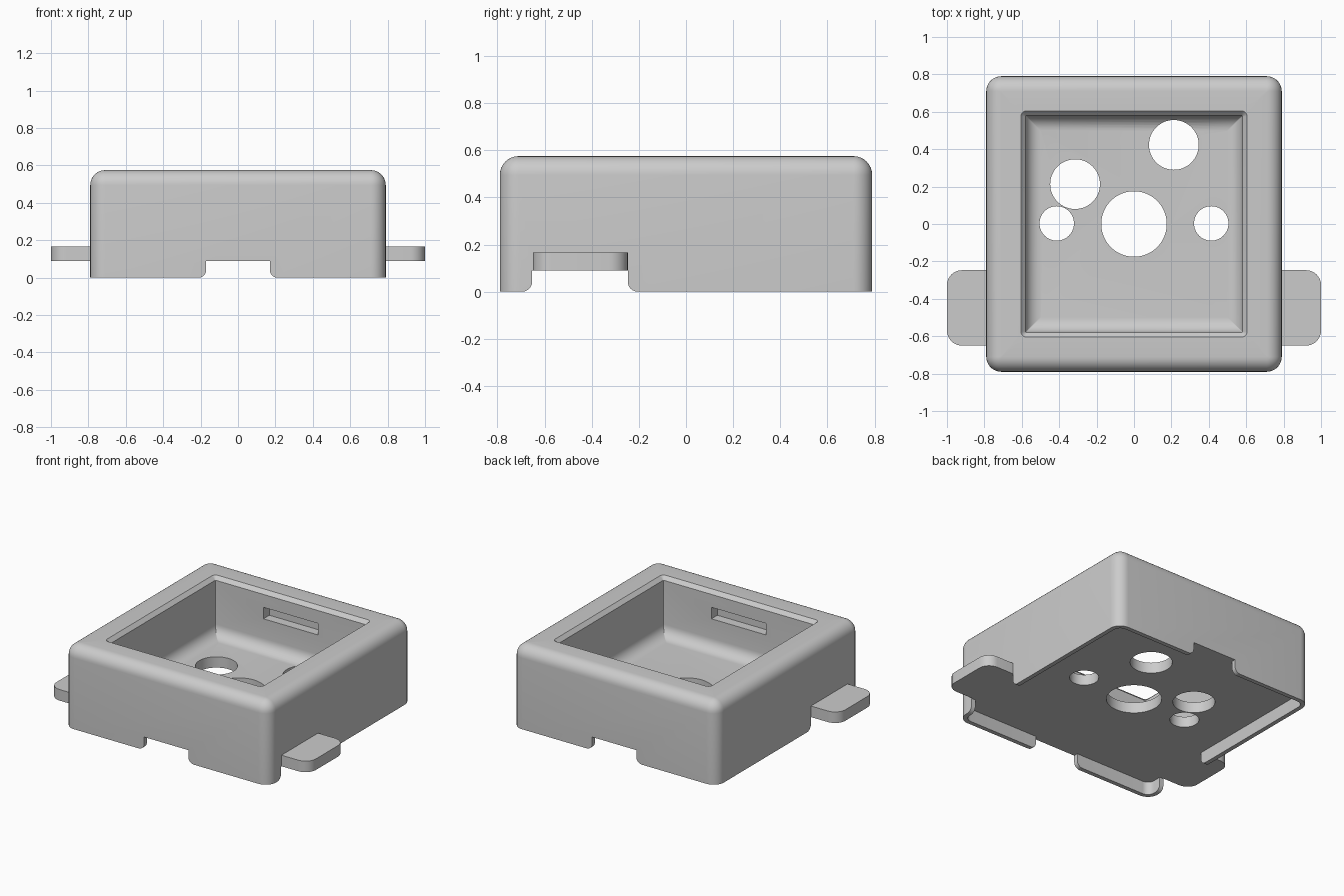
import bpy, bmesh
from math import sin, cos, pi

if "Cube" in bpy.data.objects:
    bpy.data.objects.remove(bpy.data.objects["Cube"])


def finish(name, bm):
    bmesh.ops.recalc_face_normals(bm, faces=bm.faces)
    me = bpy.data.meshes.new(name)
    bm.to_mesh(me)
    bm.free()
    ob = bpy.data.objects.new(name, me)
    bpy.context.collection.objects.link(ob)
    return ob


def rounded_rect(hx, hy, r, n=8):
    pts = []
    for q, (sx, sy) in enumerate([(1, 1), (-1, 1), (-1, -1), (1, -1)]):
        for i in range(n + 1):
            a = (q + i / n) * pi / 2
            pts.append((sx * (hx - r) + r * cos(a), sy * (hy - r) + r * sin(a)))
    return pts


def loft(name, rings):
    """Skin a list of closed rings of 3D points and cap both ends."""
    bm = bmesh.new()
    vs = [[bm.verts.new(p) for p in ring] for ring in rings]
    n = len(vs[0])
    for a, b in zip(vs, vs[1:]):
        for i in range(n):
            j = (i + 1) % n
            bm.faces.new((a[i], a[j], b[j], b[i]))
    bm.faces.new(vs[0])
    bm.faces.new(vs[-1])
    return finish(name, bm)


def shade(ob):
    bpy.ops.object.select_all(action='DESELECT')
    ob.select_set(True)
    bpy.context.view_layer.objects.active = ob
    bpy.ops.object.shade_smooth_by_angle(angle=pi / 6)


# Housing: one section from underside, over the rim and top, into the pocket
S = 8
section = [(0.76, 0.05, 0.09), (0.76, 0.05, 0.0), (0.79, 0.08, 0.0)]
for i in range(S + 1):
    a = i / S * pi / 2
    inset = 0.08 * (1 - cos(a))
    section.append((0.79 - inset, max(0.08 - inset, 0.003), 0.495 + 0.08 * sin(a)))
section += [(0.605, 0.03, 0.575), (0.58, 0.005, 0.55)]
for i in range(S + 1):
    a = i / S * pi / 2
    section.append((0.50 + 0.08 * cos(a), 0.004, 0.245 - 0.08 * sin(a)))
body = loft("housing", [[(x, y, z) for x, y in rounded_rect(h, h, r)]
                        for h, r, z in section])

cutters = []

# Round holes through the floor
for x, y, r in [(0, 0, 0.175), (-0.315, 0.213, 0.133), (0.213, 0.423, 0.133),
                (-0.413, 0.003, 0.092), (0.413, 0.003, 0.092)]:
    circle = [(x + r * cos(k * pi / 32), y + r * sin(k * pi / 32)) for k in range(64)]
    cutters.append(loft("hole_cutter", [[(u, v, z) for u, v in circle]
                                        for z in (0.03, 0.2)]))

# Rim notches with rounded lower corners


def notch_profile(mid, w, r=0.042):
    half = [(w, 0.09)] + [(w + r - r * cos(t * pi / 12), r - r * sin(t * pi / 12))
                          for t in range(7)] + [(w + r, -0.05)]
    return [(mid + u, z) for u, z in half] + [(mid - u, z) for u, z in reversed(half)]


for s in (-1, 1):
    cutters.append(loft("end_notch_cutter", [[(u, s * d, z) for u, z in notch_profile(0, 0.17)]
                                             for d in (0.73, 0.9)]))
    cutters.append(loft("side_notch_cutter", [[(s * d, u, z) for u, z in notch_profile(-0.45, 0.203)]
                                              for d in (0.73, 0.9)]))
    # Latch slots in the front and back pocket walls
    cutters.append(loft("slot_cutter", [[(x, s * d, z) for x, z in
                                         [(-0.21, 0.38), (0.21, 0.38), (0.21, 0.46), (-0.21, 0.46)]]
                                        for d in (0.5, 0.645)]))

bpy.context.view_layer.objects.active = body
for c in cutters:
    c.hide_render = True
    m = body.modifiers.new("cut", 'BOOLEAN')
    m.operation = 'DIFFERENCE'
    m.solver = 'EXACT'
    m.object = c
    bpy.ops.object.modifier_apply(modifier=m.name)
    bpy.data.objects.remove(c)
shade(body)

# Side mounting tabs
for s, name in ((-1, "left_tab"), (1, "right_tab")):
    outer = [(0.92 + 0.08 * cos(t * pi / 16), -0.327 + 0.08 * sin(t * pi / 16)) for t in range(9)]
    outline = [(0.788, -0.65), (0.788, -0.247)] + \
        [p for p in reversed(outer)] + [(x, -0.897 - y) for x, y in outer]
    shade(loft(name, [[(s * x, y, z) for x, y in outline] for z in (0.09, 0.167)]))
